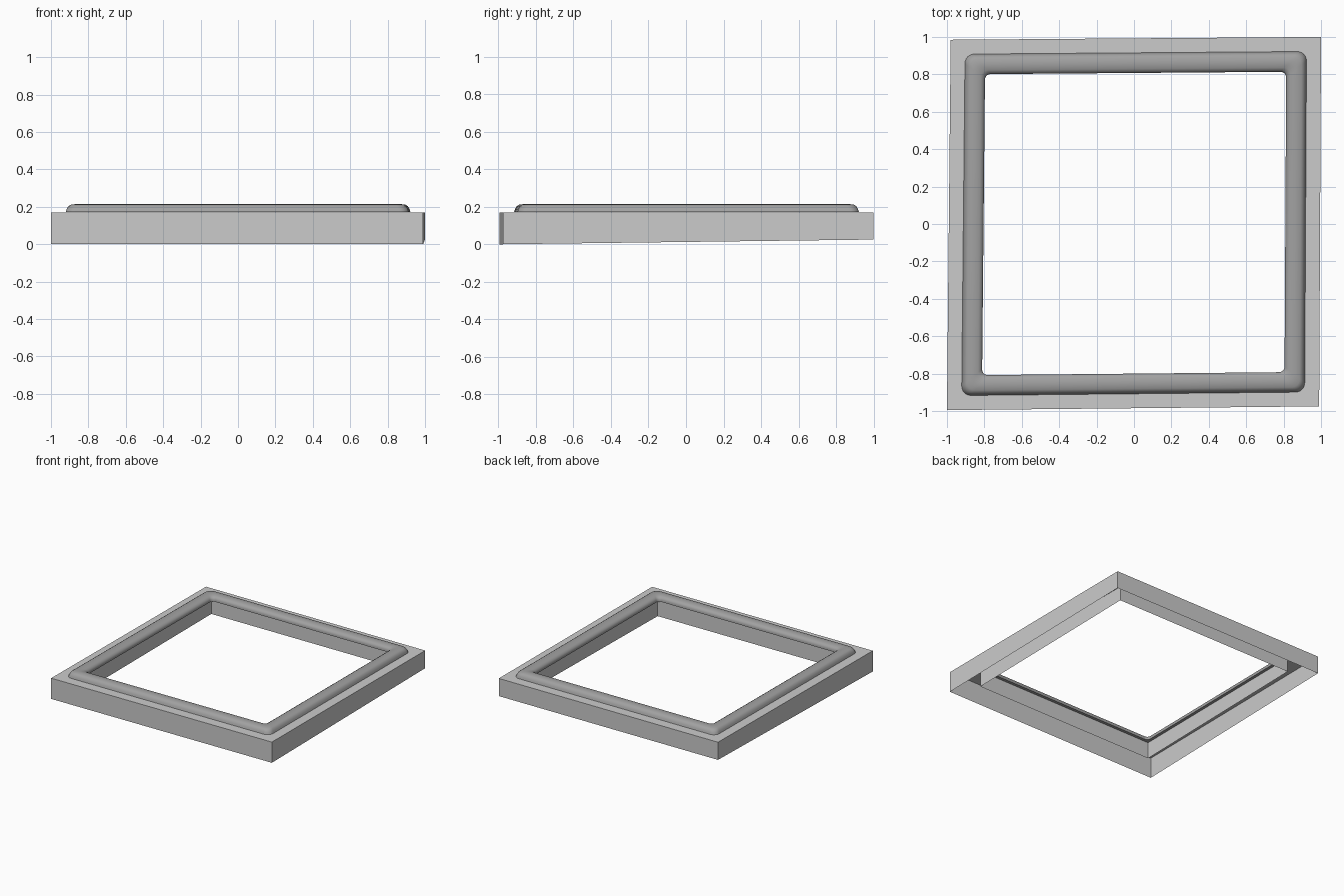
import bpy, bmesh, math
from mathutils import Vector

cube = bpy.data.objects.get("Cube")
if cube:
    bpy.data.objects.remove(cube, do_unlink=True)


def make_material(name, value):
    mat = bpy.data.materials.new(name)
    mat.use_nodes = True
    colour = (value, value, value, 1)
    mat.diffuse_color = colour
    mat.node_tree.nodes["Principled BSDF"].inputs["Base Color"].default_value = colour
    return mat


# Slightly out-of-square footprint shared by every part
FRONT = Vector((-1, -0.995)), Vector((0.99, -0.975))
BACK = Vector((-0.98, 0.985)), Vector((1, 1))


def warp(u, v):
    front = FRONT[0].lerp(FRONT[1], (u + 1) / 2)
    back = BACK[0].lerp(BACK[1], (u + 1) / 2)
    return front.lerp(back, (v + 1) / 2)


def square_loop(bm, half, z, radius, steps, tilt):
    """One square loop of vertices with optionally rounded corners."""
    verts = []
    for corner in range(4):
        for i in range(steps + 1):
            a = math.pi / 2 * (corner + i / max(steps, 1))
            mid = math.pi / 2 * (corner + 0.5)
            c = half - radius
            u = math.copysign(c, math.cos(mid)) + radius * math.cos(a)
            v = math.copysign(c, math.sin(mid)) + radius * math.sin(a)
            p = warp(u, v)
            verts.append(bm.verts.new((p.x, p.y, z + tilt * (v + 1))))
    return verts


def make_frame(name, profile, mat, steps=0, closed=False):
    """Sweep a profile of (half size, height, corner radius, tilt) round the square."""
    bm = bmesh.new()
    loops = [square_loop(bm, h, z, r, steps, t) for h, z, r, t in profile]
    pairs = list(zip(loops, loops[1:]))
    if closed:
        pairs.append((loops[-1], loops[0]))
    for a, b in pairs:
        n = len(a)
        for i in range(n):
            j = (i + 1) % n
            bm.faces.new((a[i], a[j], b[j], b[i]))
    mesh = bpy.data.meshes.new(name)
    bm.to_mesh(mesh)
    bm.free()
    mesh.materials.append(mat)
    obj = bpy.data.objects.new(name, mesh)
    bpy.context.collection.objects.link(obj)
    return obj


light_grey = make_material("light grey", 0.6)
mid_grey = make_material("mid grey", 0.36)

# Frame body: outer skirt, flat top and shorter inner skirt, open below
make_frame("frame_body", [
    (1, 0, 0, 0.0125),
    (1, 0.17, 0, 0),
    (0.835, 0.17, 0, 0),
    (0.835, 0.033, 0, 0.01),
], light_grey)

# Raised rounded rim that overhangs the opening
rim = make_frame("raised_rim", [
    (0.922, 0.172, 0.05, 0),
    (0.917, 0.188, 0.05, 0),
    (0.908, 0.203, 0.048, 0),
    (0.895, 0.211, 0.045, 0),
    (0.865, 0.215, 0.04, 0),
    (0.835, 0.211, 0.035, 0),
    (0.82, 0.202, 0.032, 0),
    (0.813, 0.188, 0.03, 0),
    (0.813, 0.172, 0.03, 0),
], mid_grey, steps=6, closed=True)

bpy.ops.object.select_all(action="DESELECT")
rim.select_set(True)
bpy.context.view_layer.objects.active = rim
bpy.ops.object.shade_smooth_by_angle(angle=math.radians(40))
